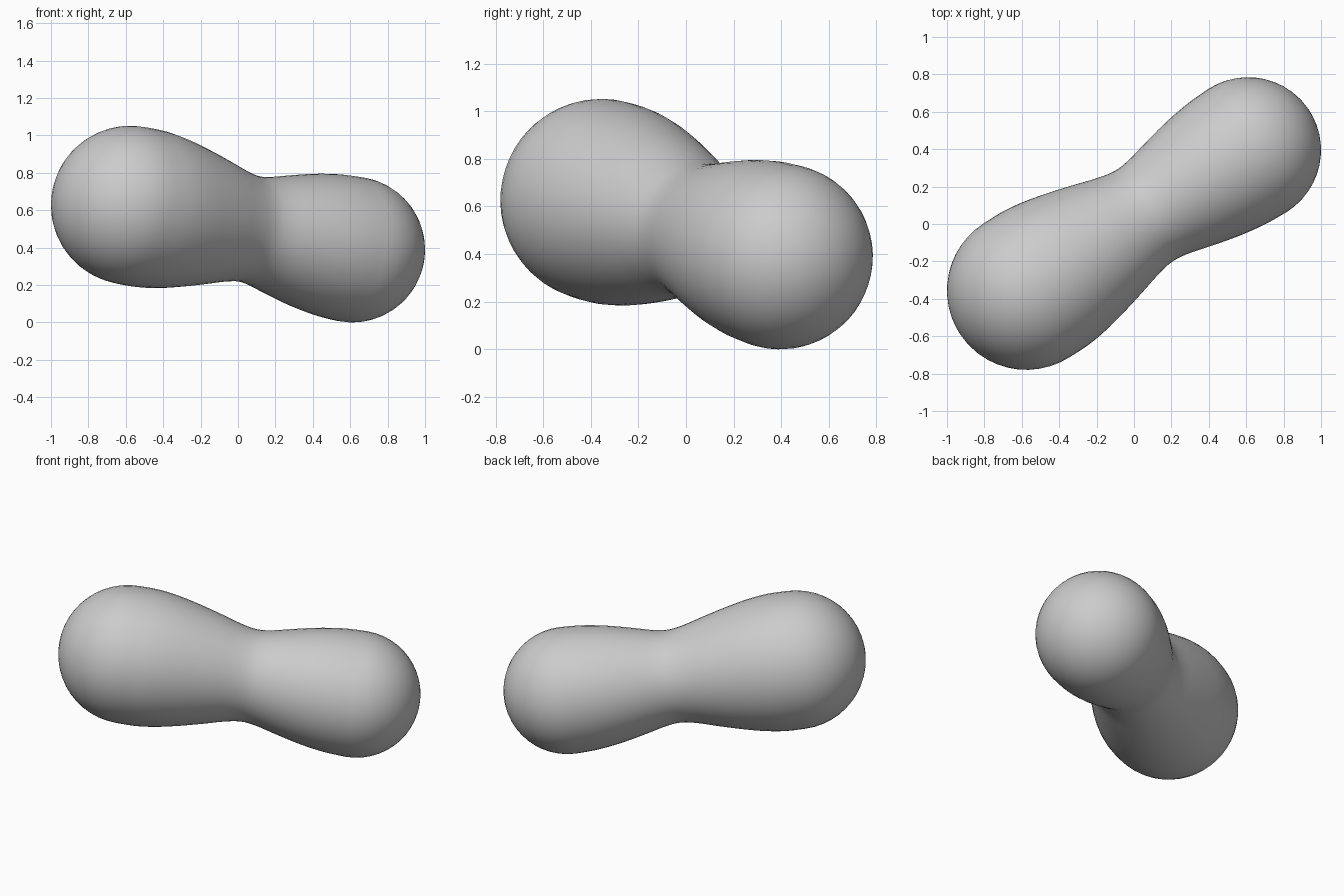
import bpy, bmesh, math
from mathutils import Vector

cube = bpy.data.objects.get("Cube")
if cube:
    bpy.data.objects.remove(cube, do_unlink=True)

SIDES = 48
big_end = Vector((-0.575, -0.355, 0.627))    # centre of the larger bulb
small_end = Vector((0.61, 0.395, 0.39))      # centre of the smaller bulb
R_BIG, R_SMALL = 0.425, 0.39
axis = small_end - big_end
length = axis.length

# Body outline: (distance along axis, radius)
body = [(0, R_BIG), (0.12, 0.424), (0.25, 0.407), (0.39, 0.376), (0.53, 0.339),
        (0.65, 0.305), (0.75, 0.287), (0.84, 0.295), (0.95, 0.321),
        (1.07, 0.349), (1.18, 0.37), (1.3, 0.385), (length, R_SMALL)]


def smooth(points, steps=3):
    """Catmull-Rom interpolation through the outline points."""
    pts = [Vector(p) for p in points]
    out = []
    for i in range(len(pts) - 1):
        p0, p1, p2, p3 = (pts[max(0, min(len(pts) - 1, i + k))] for k in (-1, 0, 1, 2))
        for j in range(steps):
            t = j / steps
            out.append(0.5 * (2 * p1 + (p2 - p0) * t + (2 * p0 - 5 * p1 + 4 * p2 - p3) * t * t
                              + (3 * p1 - p0 - 3 * p2 + p3) * t ** 3))
    return out + [pts[-1]]


# Rounded caps at both ends joined by the waisted body
N = 12
angles = [math.pi / 2 * i / N for i in range(N)]
profile = [(-R_BIG * math.cos(a), R_BIG * math.sin(a)) for a in angles]
profile += [tuple(p) for p in smooth(body)]
profile += [(length + R_SMALL * math.cos(a), R_SMALL * math.sin(a)) for a in reversed(angles)]

# Spin the outline around its axis
bm = bmesh.new()
verts = [bm.verts.new((r, 0, s)) for s, r in profile]
edges = [bm.edges.new(pair) for pair in zip(verts, verts[1:])]
bmesh.ops.spin(bm, geom=verts + edges, cent=(0, 0, 0), axis=(0, 0, 1),
               angle=2 * math.pi, steps=SIDES, use_duplicate=False)
bmesh.ops.remove_doubles(bm, verts=bm.verts, dist=0.0005)
bmesh.ops.recalc_face_normals(bm, faces=bm.faces)

# Lay it along the slanted axis
rot = axis.to_track_quat('Z', 'Y').to_matrix().to_4x4()
bm.transform(rot)
bmesh.ops.translate(bm, verts=bm.verts, vec=big_end)
mesh = bpy.data.meshes.new("peanut_body")
bm.to_mesh(mesh)
bm.free()
obj = bpy.data.objects.new("peanut_body", mesh)
bpy.context.collection.objects.link(obj)

# Plain grey material
mat = bpy.data.materials.new("light_grey")
mat.use_nodes = True
colour = (0.6, 0.6, 0.6, 1)
mat.diffuse_color = colour
next(n for n in mat.node_tree.nodes if n.type == 'BSDF_PRINCIPLED').inputs["Base Color"].default_value = colour
mesh.materials.append(mat)
for p in mesh.polygons:
    p.use_smooth = True
